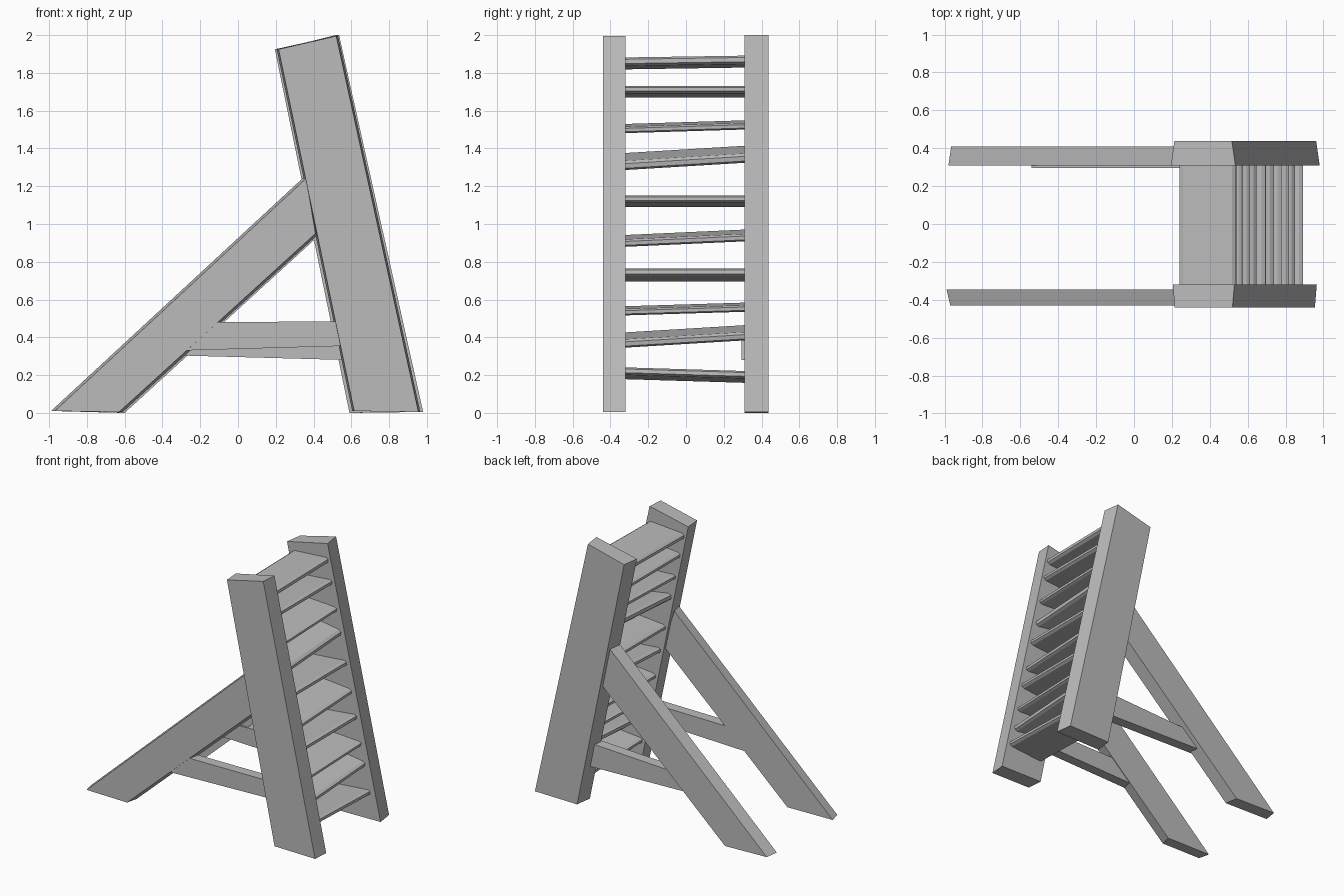
import bpy, bmesh, math
from mathutils import Vector, Matrix

cube = bpy.data.objects.get("Cube")
if cube:
    bpy.data.objects.remove(cube, do_unlink=True)

grey = bpy.data.materials.new("plain_grey")
grey.use_nodes = True
GREY = (0.5, 0.5, 0.5, 1)
grey.diffuse_color = GREY
grey.node_tree.nodes["Principled BSDF"].inputs["Base Color"].default_value = GREY


def finish(name, bm):
    bmesh.ops.recalc_face_normals(bm, faces=bm.faces)
    mesh = bpy.data.meshes.new(name)
    bm.to_mesh(mesh)
    bm.free()
    mesh.materials.append(grey)
    obj = bpy.data.objects.new(name, mesh)
    bpy.context.collection.objects.link(obj)
    return obj


def loft(name, ring_a, ring_b):
    """Join two matching rings into a closed solid."""
    bm = bmesh.new()
    a = [bm.verts.new(p) for p in ring_a]
    b = [bm.verts.new(p) for p in ring_b]
    bm.faces.new(a)
    bm.faces.new(b)
    n = len(a)
    for i in range(n):
        j = (i + 1) % n
        bm.faces.new((a[i], a[j], b[j], b[i]))
    return finish(name, bm)


def board(name, outline, inner_y, outer_y, taper):
    """Board with its outer face slightly narrower; outline is bl, br, tr, tl."""
    inner = [(x, inner_y, z) for x, z in outline]
    shift = (taper, -taper, -taper, taper)
    outer = [(x + s, outer_y, z) for (x, z), s in zip(outline, shift)]
    return loft(name, inner, outer)


# Tall leaning side rails
board("front_rail", [(0.605, 0.01), (0.965, 0.005), (0.53, 1.995), (0.205, 1.925)],
      -0.32, -0.44, 0.01)
board("back_rail", [(0.59, 0), (0.98, 0.005), (0.535, 2), (0.195, 1.925)],
      0.31, 0.438, 0.018)

# Sloping support legs
board("front_leg", [(-0.99, 0.01), (-0.61, 0.005), (0.43, 0.95), (0.34, 1.24)],
      -0.345, -0.43, 0.02)
board("back_leg", [(-0.98, 0.01), (-0.6, 0), (0.43, 0.94), (0.34, 1.24)],
      0.31, 0.41, 0.015)

# Low braces between legs and rails
board("front_brace", [(-0.3, 0.33), (0.58, 0.355), (0.55, 0.485), (-0.12, 0.48)],
      -0.35, -0.428, 0)
board("back_brace", [(-0.35, 0.305), (0.58, 0.28), (0.55, 0.46), (-0.54, 0.41)],
      0.295, 0.375, 0)

# Uneven slat steps: height, tilt in degrees, rise along the step, thickness
steps = [
    (0.20, -5, -0.01, 0.04), (0.405, 8, 0.02, 0.045),
    (0.55, 3, 0.01, 0.035), (0.73, -6, 0.0, 0.04),
    (0.925, 5, 0.015, 0.04), (1.12, -5, 0.0, 0.04),
    (1.35, 9, 0.02, 0.05), (1.515, 3, 0.01, 0.035),
    (1.70, -5, 0.0, 0.04), (1.855, -4, 0.005, 0.045),
]
for i, (z, tilt, rise, thick) in enumerate(steps):
    w, t = 0.15, thick / 2
    profile = [(-w, -t * 0.5), (-w + 0.02, -t), (w - 0.02, -t), (w, -t * 0.5),
               (w, t * 0.5), (w - 0.02, t), (-w + 0.02, t), (-w, t * 0.5)]
    turn = Matrix.Rotation(math.radians(tilt), 3, 'Y')
    x = 0.785 - 0.213 * z
    rings = []
    for y, dz in ((-0.335, -rise), (0.325, rise)):
        rings.append([turn @ Vector((px, 0, pz)) + Vector((x, y, z + dz))
                      for px, pz in profile])
    loft(f"step_{i + 1}", *rings)
